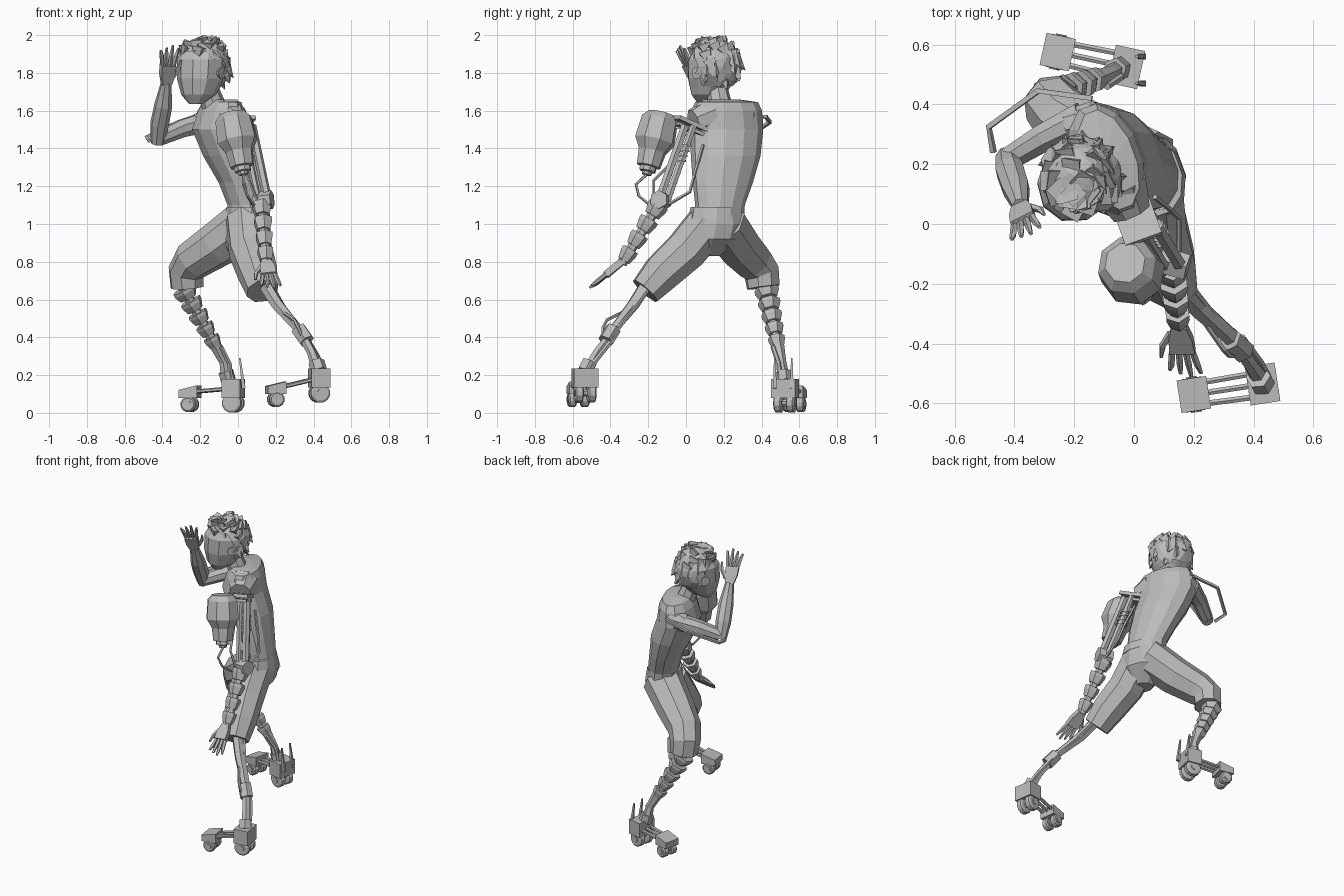
import bpy, bmesh, math, random
from mathutils import Vector, Matrix

random.seed(4)
if "Cube" in bpy.data.objects:
    bpy.data.objects.remove(bpy.data.objects["Cube"])

GREY = bpy.data.materials.new("plain grey")
GREY.use_nodes = True
GREY.diffuse_color = (0.5, 0.5, 0.5, 1)
GREY.node_tree.nodes["Principled BSDF"].inputs["Base Color"].default_value = (0.5, 0.5, 0.5, 1)


def finish(name, bm):
    bmesh.ops.recalc_face_normals(bm, faces=bm.faces)
    mesh = bpy.data.meshes.new(name)
    bm.to_mesh(mesh)
    bm.free()
    mesh.materials.append(GREY)
    obj = bpy.data.objects.new(name, mesh)
    bpy.context.collection.objects.link(obj)
    return obj


def skin(name, rings):
    """Join equal rings of points into a capped skin."""
    bm = bmesh.new()
    loops = [[bm.verts.new(p) for p in ring] for ring in rings]
    n = len(loops[0])
    for a, b in zip(loops, loops[1:]):
        for i in range(n):
            j = (i + 1) % n
            bm.faces.new((a[i], a[j], b[j], b[i]))
    bm.faces.new(loops[0])
    bm.faces.new(loops[-1])
    return finish(name, bm)


def circle(n):
    return [(math.cos(2 * math.pi * (i + .5) / n), math.sin(2 * math.pi * (i + .5) / n)) for i in range(n)]


def limb(name, points, radii, sides=6):
    """Tube along a path, one radius per point."""
    pts = [Vector(p) for p in points]
    if not isinstance(radii, (list, tuple)):
        radii = [radii] * len(pts)
    rings, quat, last = [], None, None
    for i, p in enumerate(pts):
        t = (pts[min(i + 1, len(pts) - 1)] - pts[max(i - 1, 0)]).normalized()
        quat = t.to_track_quat('Z', 'Y') if quat is None else last.rotation_difference(t) @ quat
        last = t
        rings.append([p + quat @ Vector((x * radii[i], y * radii[i], 0)) for x, y in circle(sides)])
    return skin(name, rings)


def stack(name, rows, yaw, sides):
    """Level rings: (x, y, z, half depth, half width)."""
    turn = Matrix.Rotation(yaw, 3, 'Z')
    return skin(name, [[Vector(r[:3]) + turn @ Vector((x * r[3], y * r[4], 0))
                        for x, y in circle(sides)] for r in rows])


def box(name, matrix, size):
    bm = bmesh.new()
    bmesh.ops.create_cube(bm, size=1, matrix=matrix @ Matrix.Diagonal((*size, 1)))
    return finish(name, bm)


def segments(name, start, end, count, r0, r1):
    """Row of tapered armour collars round a thin core."""
    a, b = Vector(start), Vector(end)
    limb(name + "_core", (a, b), r1 * .6)
    for i in range(count):
        r = r0 + (r1 - r0) * i / max(count - 1, 1)
        p, m, q = (a.lerp(b, (i + t) / count) for t in (.05, .3, .8))
        limb(f"{name}_collar_{i}", (p, m, q), (r, r, r * .75))


def hand(name, wrist, tip, across, thumb):
    w, t, s = Vector(wrist), Vector(tip), Vector(across).normalized()
    knuckle = w.lerp(t, .5)
    normal = (t - w).cross(s).normalized()
    skin(name + "_palm", [[p + s * x * h + normal * y * .018 for x, y in ((-1, -1), (1, -1), (1, 1), (-1, 1))]
                          for p, h in ((w, .025), (w.lerp(t, .25), .04), (knuckle, .042))])
    for i in range(4):
        k = (i - 1.5) / 1.5
        reach = 1 - .1 * abs(k - .3)
        limb(f"{name}_finger_{i}", (knuckle + s * k * .034, w.lerp(t, .75) + s * k * .043,
                                    w.lerp(t, reach) + s * k * .052), (.012, .012, .007), 5)
    limb(name + "_thumb", (w.lerp(t, .15) + s * thumb * .03, w.lerp(t, .4) + s * thumb * .065,
                           w.lerp(t, .62) + s * thumb * .075), (.014, .012, .006), 5)


def skate(name, heel, toe, heel_wheel, toe_wheel):
    h, t = Vector(heel), Vector(toe)
    yaw = Matrix.Rotation(math.atan2(t.y - h.y, t.x - h.x), 4, 'Z')
    ahead, side = (yaw.to_3x3() @ Vector(v) for v in ((1, 0, 0), (0, 1, 0)))
    box(name + "_heel_block", Matrix.Translation(h) @ yaw, (.1, .13, .1))
    # The toe block slopes down to the front
    skin(name + "_toe_block", [[t + ahead * x + side * y * .055 + Vector((0, 0, z))
                                for x, z in ((-.05, -.03), (.05, -.03), (.05, .012), (-.05, .036))] for y in (-1, 1)])
    for k in (-1, 0, 1):
        limb(f"{name}_bar_{k + 1}", (h + side * k * .04, t + side * k * .035), .011)
    for part, c, z, r in (("heel", h, heel_wheel, .052), ("toe", t, toe_wheel, .041)):
        c = Vector((c.x, c.y, z))
        limb(f"{name}_{part}_axle", (c - side * .06, c + side * .06), .02, 8)
        for k in (-1, 1):
            limb(f"{name}_{part}_wheel_{k}", [c + side * (k * .034 + o) for o in (-.022, -.015, .015, .022)],
                 (r * .8, r, r, r * .8), 12)


# Head, neck and ears
centre = Vector((-.185, .15, 1.835))
look = Vector((-.6, -.8, 0))
sideways = Vector((-.8, .6, 0))
stack("head", [(*(centre + look * f).xy, z, d, w) for f, z, d, w in
               ((.065, 1.635, .035, .035), (.04, 1.685, .095, .09), (.015, 1.77, .137, .125),
                (.008, 1.87, .14, .13), (0, 1.95, .095, .09))], math.atan2(-.8, -.6), 10)
limb("neck", ((-.16, .165, 1.72), (-.11, .19, 1.57)), (.055, .07), 8)
for k in (-1, 1):
    ear = centre + sideways * k * .115 + look * .015 - Vector((0, 0, .035))
    limb(f"ear_{k}", (ear, ear + sideways * k * .022), (.024, .032), 8)

# Hair cap with an open face, and broad flat tufts
bm = bmesh.new()
bmesh.ops.create_icosphere(bm, subdivisions=3, radius=1)
bare = [v for v in bm.verts if v.co.z < -.75 or (v.co.z < .5 and v.co.dot(look) > .2)
        or (v.co.z < .2 and v.co.dot(look) > -.05 and v.co.dot(sideways) > 0)]
bmesh.ops.delete(bm, geom=bare, context='VERTS')
for v in bm.verts:
    v.co = centre + Vector((v.co.x * .147, v.co.y * .147, v.co.z * .152)) * random.uniform(.95, 1.03)
tufts = 0
while tufts < 44:
    d = Vector((random.gauss(0, 1), random.gauss(0, 1), random.gauss(.2, .8))).normalized()
    if d.z < -.6 or (d.z < .5 and d.dot(look) > .1) or (d.z < .2 and d.dot(sideways) > .5):
        continue
    tufts += 1
    out = (d * .5 + Vector((0, 0, -1)) - look * .25 + sideways * random.uniform(-.4, .4)).normalized()
    place = Matrix.Translation(centre + Vector((d.x * .125, d.y * .125, d.z * .125)) + out * .015)
    bmesh.ops.create_cone(bm, cap_ends=True, segments=4, radius1=.046, radius2=0, depth=.095,
                          matrix=place @ out.to_track_quat('Z', 'Y').to_matrix().to_4x4())
for v in bm.verts:
    v.co.z = min(v.co.z, 2)
finish("hair", bm)

# Torso, waistband and trousers
lean = math.radians(20)
stack("torso", ((.06, .17, 1.0, .1, .14), (.045, .18, 1.1, .098, .135), (.01, .195, 1.22, .108, .165),
                (-.045, .21, 1.36, .135, .19), (-.1, .215, 1.5, .138, .2),
                (-.09, .215, 1.6, .115, .195), (-.085, .215, 1.645, .09, .175), (-.1, .2, 1.66, .05, .08)), lean, 12)
stack("waistband", ((.055, .16, 1.03, .115, .15), (.05, .165, 1.09, .108, .145)), lean, 12)
stack("trouser_seat", ((.02, .11, .83, .06, .07), (.045, .15, .92, .12, .15),
                       (.055, .17, 1.0, .115, .155), (.055, .165, 1.05, .11, .145)), lean, 10)
limb("left_trouser_leg", ((.05, .13, 1.02), (.065, .0, .86), (.105, -.13, .74), (.13, -.215, .645)),
     (.12, .118, .108, .088), 8)
limb("right_trouser_leg", ((.05, .19, 1.01), (-.11, .275, .89), (-.24, .355, .805), (-.275, .4, .745), (-.27, .41, .665)),
     (.13, .122, .108, .098, .09), 8)

# Raised right arm with its brace
limb("right_shoulder", ((-.08, .3, 1.56), (-.15, .345, 1.55), (-.22, .33, 1.53)), (.075, .07, .055), 8)
limb("right_upper_arm", ((-.17, .355, 1.54), (-.3, .29, 1.505), (-.415, .22, 1.455)), (.058, .05, .042), 8)
limb("right_forearm", ((-.425, .225, 1.43), (-.415, .18, 1.53), (-.395, .12, 1.63), (-.38, .06, 1.75)),
     (.038, .05, .048, .028), 8)
hand("right_hand", (-.38, .06, 1.74), (-.36, -.04, 1.945), (.9, .45, 0), 1)
limb("right_arm_brace", ((-.14, .42, 1.57), (-.32, .445, 1.54), (-.485, .325, 1.46), (-.47, .24, 1.44)), .012, 4)

# Mechanical left arm: shoulder plate, canister, rods
plate = Matrix.Translation((.005, .025, 1.53)) @ Matrix.Rotation(lean, 4, 'Z') @ Matrix.Rotation(-.4, 4, 'X')
box("left_shoulder_plate", plate, (.13, .18, .022))
box("left_shoulder_lower_plate", plate @ Matrix.Translation((0, 0, -.03)), (.11, .15, .018))
limb("left_shoulder", ((-.05, .13, 1.57), (-.01, .04, 1.54)), (.1, .07), 8)
top, base = Vector((-.03, -.13, 1.585)), Vector((.03, -.21, 1.26))
limb("canister", [top.lerp(base, t) for t in (0, .1, .45, .62, .86, .87, .94, .95, 1)],
     (.07, .1, .11, .075, .065, .045, .045, .03, .025), 8)
limb("canister_bracket", ((0, 0, 1.52), (-.02, -.13, 1.52)), .025, 4)
for i, (dx, dy, r) in enumerate(((-.022, -.02, .018), (.028, -.015, .024), (.005, .03, .02))):
    limb(f"left_upper_arm_rod_{i}", ((.045 + dx, .01 + dy, 1.52), (.13 + dx, -.13 + dy, 1.12)), r)
for i in range(4):
    p = Vector((.06 + .006 * i, -.01 - .01 * i, 1.42 - .027 * i))
    limb(f"left_arm_spring_{i}", (p, p - Vector((0, 0, .012))), .042, 8)
limb("left_elbow", ((.09, -.12, 1.12), (.18, -.145, 1.13)), .05, 6)
segments("left_forearm", (.125, -.14, 1.11), (.15, -.34, .79), 4, .055, .045)
hand("left_hand", (.15, -.34, .8), (.175, -.51, .66), (1, 0, .1), -1)
limb("canister_hose", (base, (.03, -.265, 1.21), (.05, -.25, 1.15), (.08, -.19, 1.1), (.11, -.15, 1.11)), .008, 5)
limb("front_arm_hose", ((.0, -.02, 1.45), (.02, -.08, 1.32), (.06, -.17, 1.23), (.1, -.17, 1.13)), .008, 5)
limb("back_arm_hose", ((.07, .09, 1.42), (.12, .05, 1.28), (.15, .02, 1.17), (.15, -.1, 1.1)), .009, 5)

# Mechanical left leg
limb("left_calf", ((.14, -.21, .68), (.21, -.28, .57), (.34, -.4, .42)), (.036, .034, .024))
limb("left_calf_strut", ((.18, -.2, .66), (.25, -.29, .54), (.35, -.385, .42)), .016)
limb("left_calf_hose", ((.15, -.23, .64), (.23, -.32, .54), (.3, -.42, .49), (.32, -.44, .45), (.35, -.44, .38)), .009, 5)
limb("left_ankle_joint", ((.32, -.385, .445), (.365, -.425, .38)), .043)
limb("left_shin", ((.34, -.4, .41), (.39, -.47, .32), (.43, -.53, .21)), (.026, .025, .034))
limb("left_shin_strut", ((.36, -.38, .4), (.42, -.46, .3), (.45, -.52, .22)), .014)
limb("left_ankle_cuff", ((.415, -.51, .27), (.43, -.535, .22)), .043)
skate("left_skate", (.43, -.535, .185), (.2, -.57, .13), .105, .072)

# Mechanical right leg
segments("right_calf", (-.29, .425, .66), (-.11, .49, .34), 5, .066, .045)
limb("right_shin", ((-.125, .485, .37), (-.075, .505, .27), (-.055, .52, .16)), (.034, .026, .036))
limb("right_shin_strut", ((-.09, .46, .35), (-.045, .49, .26), (-.035, .5, .16)), .013)
limb("right_ankle_cuff", ((-.065, .515, .22), (-.05, .52, .17)), .042)
for i, y in enumerate((.47, .56)):
    limb(f"right_heel_spike_{i}", ((.03, y, .13), (.01, y, .29)), (.014, .006), 4)
skate("right_skate", (-.025, .525, .13), (-.255, .575, .11), .052, .045)
